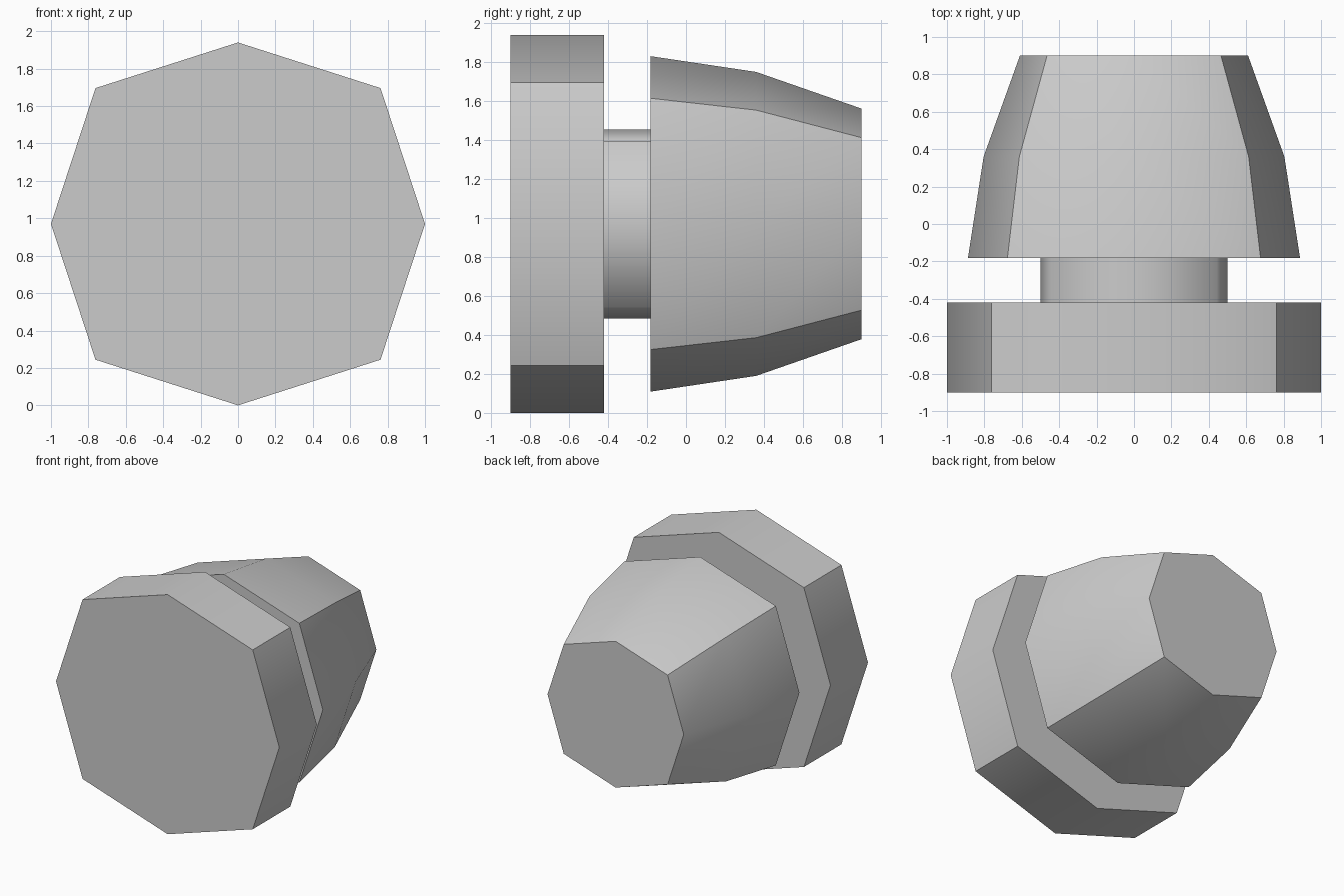
import bpy, bmesh, math

if "Cube" in bpy.data.objects:
    bpy.data.objects.remove(bpy.data.objects["Cube"])

CENTRE_Z = 0.97


def ring(bm, y, rx, rz, dx, dz):
    """Eight points: four on the axes, four on the diagonals."""
    pts = [(rx, 0), (dx, dz), (0, rz), (-dx, dz),
           (-rx, 0), (-dx, -dz), (0, -rz), (dx, -dz)]
    return [bm.verts.new((x, y, CENTRE_Z + z)) for x, z in pts]


def loft(name, sections, caps=True):
    bm = bmesh.new()
    rings = [ring(bm, *s) for s in sections]
    for a, b in zip(rings, rings[1:]):
        for i in range(8):
            j = (i + 1) % 8
            bm.faces.new((a[i], b[i], b[j], a[j]))
    if caps:
        bm.faces.new(rings[0])
        bm.faces.new(rings[-1][::-1])
        bmesh.ops.recalc_face_normals(bm, faces=bm.faces)
    # Soft shading over shallow bends, crisp corners on the diagonals
    for f in bm.faces:
        f.smooth = True
    for e in bm.edges:
        if e.is_manifold and e.calc_face_angle() > math.radians(45):
            e.smooth = False
    mesh = bpy.data.meshes.new(name)
    bm.to_mesh(mesh)
    bm.free()
    # Open tubes get outward normals
    if mesh.polygons[0].normal.x < 0 and not caps:
        mesh.flip_normals()
    obj = bpy.data.objects.new(name, mesh)
    bpy.context.collection.objects.link(obj)
    return obj


# Flat front plate
loft("front_plate", [(-0.90, 1.0, 0.97, 0.762, 0.726),
                     (-0.42, 1.0, 0.97, 0.762, 0.726)])

# Narrow neck joining plate and body, ends hidden by the neighbours
loft("neck", [(-0.42, 0.50, 0.485, 0.442, 0.425),
              (-0.183, 0.50, 0.485, 0.442, 0.425)], caps=False)

# Tapered rear body
loft("tapered_body", [(-0.183, 0.888, 0.861, 0.677, 0.645),
                      (0.36, 0.804, 0.780, 0.613, 0.584),
                      (0.90, 0.610, 0.592, 0.465, 0.443)])
